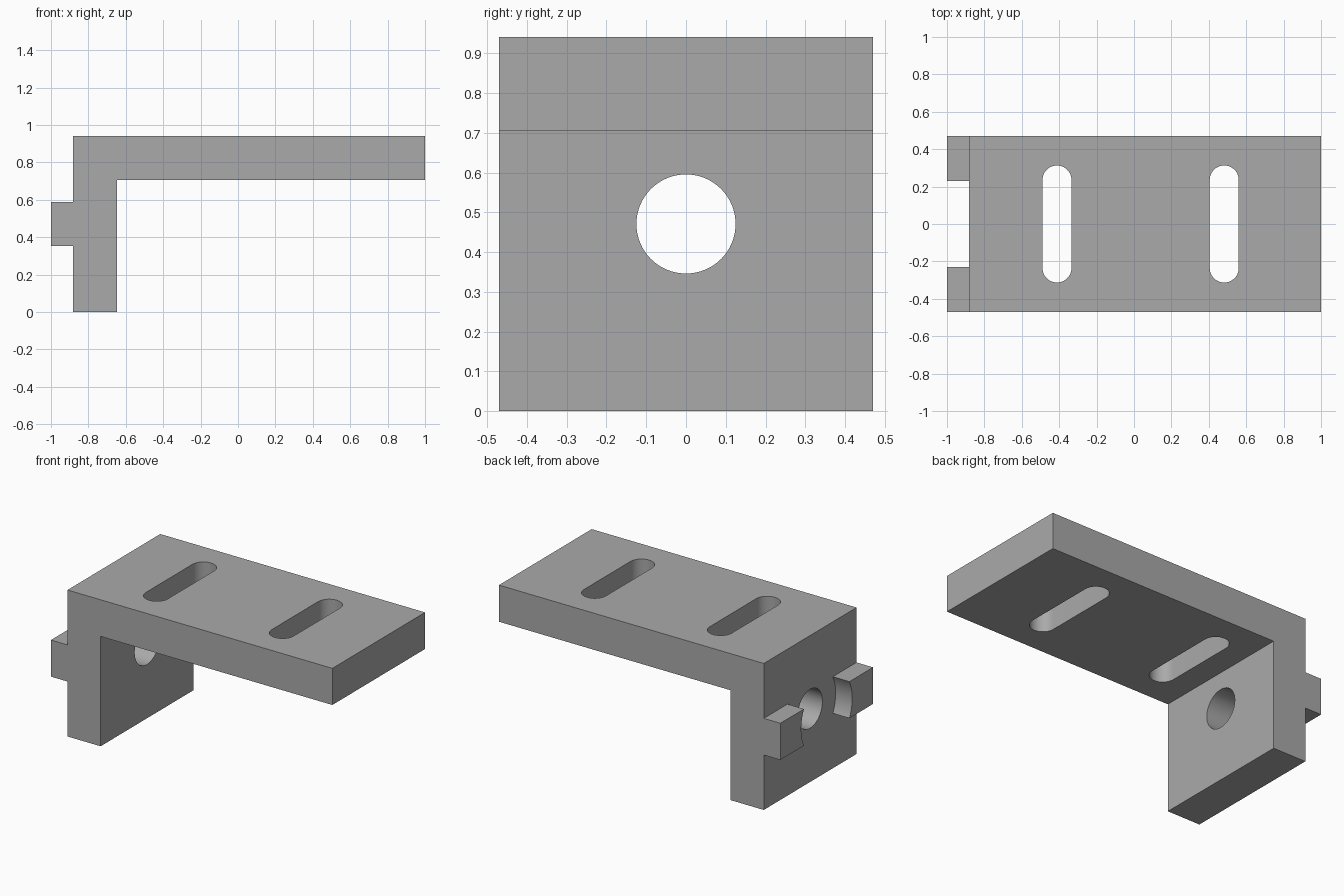
import bpy
import bmesh
from math import cos, sin, pi, asin
from mathutils import Vector

if "Cube" in bpy.data.objects:
    bpy.data.objects.remove(bpy.data.objects["Cube"])

U = 2 / 85            # one design unit; the bracket is 85 units long
WIDTH, HEIGHT, THICK, TAB = 40 * U, 40 * U, 10 * U, 5 * U
LEFT = -1 + TAB       # outer face of the upright plate
MID = HEIGHT / 2      # height of the bore axis

grey = bpy.data.materials.new("plain grey")
grey.use_nodes = True
colour = (0.4, 0.4, 0.4, 1)
grey.diffuse_color = colour
grey.node_tree.nodes["Principled BSDF"].inputs["Base Color"].default_value = colour


def prism(name, outline, direction):
    """Extrude a closed 3D outline along a direction."""
    bm = bmesh.new()
    face = bm.faces.new([bm.verts.new(p) for p in outline])
    new = bmesh.ops.extrude_face_region(bm, geom=[face])["geom"]
    verts = [v for v in new if isinstance(v, bmesh.types.BMVert)]
    bmesh.ops.translate(bm, verts=verts, vec=Vector(direction))
    bmesh.ops.recalc_face_normals(bm, faces=bm.faces)
    mesh = bpy.data.meshes.new(name)
    bm.to_mesh(mesh)
    bm.free()
    mesh.materials.append(grey)
    obj = bpy.data.objects.new(name, mesh)
    bpy.context.collection.objects.link(obj)
    return obj


def arc(cx, cy, r, start, end, steps):
    angles = [start + (end - start) * i / steps for i in range(steps + 1)]
    return [(cx + r * cos(a), cy + r * sin(a)) for a in angles]


def activate(obj):
    bpy.ops.object.select_all(action="DESELECT")
    obj.select_set(True)
    bpy.context.view_layer.objects.active = obj


def cut(obj, cutter):
    cutter.hide_render = True
    mod = obj.modifiers.new("cut", "BOOLEAN")
    mod.operation, mod.solver, mod.object = "DIFFERENCE", "EXACT", cutter
    activate(obj)
    bpy.ops.object.modifier_apply(modifier=mod.name)
    bpy.data.objects.remove(cutter)


# L-shaped bracket: upright plate with a long top plate
inner, under = LEFT + THICK, HEIGHT - THICK
profile = [(LEFT, 0), (inner, 0), (inner, under), (1, under), (1, HEIGHT), (LEFT, HEIGHT)]
bracket = prism("bracket", [(x, -WIDTH / 2, z) for x, z in profile], (0, WIDTH, 0))

# Round bore through the upright plate
bore = arc(0, MID, 5.3 * U, 0, 2 * pi, 64)[:-1]
cut(bracket, prism("bore_cutter", [(-1.1, y, z) for y, z in bore], (0.6, 0, 0)))

# Two rounded slots through the top plate
for x in (-1 + 25 * U, -1 + 63 * U):
    r, half = 3.3 * U, 10 * U
    slot = arc(x, half, r, 0, pi, 24) + arc(x, -half, r, pi, 2 * pi, 24)
    cut(bracket, prism("slot_cutter", [(px, py, 0.6) for px, py in slot], (0, 0, 0.5)))

# Locating tabs, hollowed on the inside around the bore axis
relief = 11 * U
sweep = asin(TAB / relief)
parts = [bracket]
for side, name in ((1, "back_tab"), (-1, "front_tab")):
    outline = arc(0, MID, relief, -sweep, sweep, 20)
    outline += [(WIDTH / 2, MID + TAB), (WIDTH / 2, MID - TAB)]
    parts.append(prism(name, [(-1, side * y, z) for y, z in outline], (TAB, 0, 0)))

for part in parts:
    activate(part)
    bpy.ops.object.shade_smooth_by_angle(angle=pi / 6)
